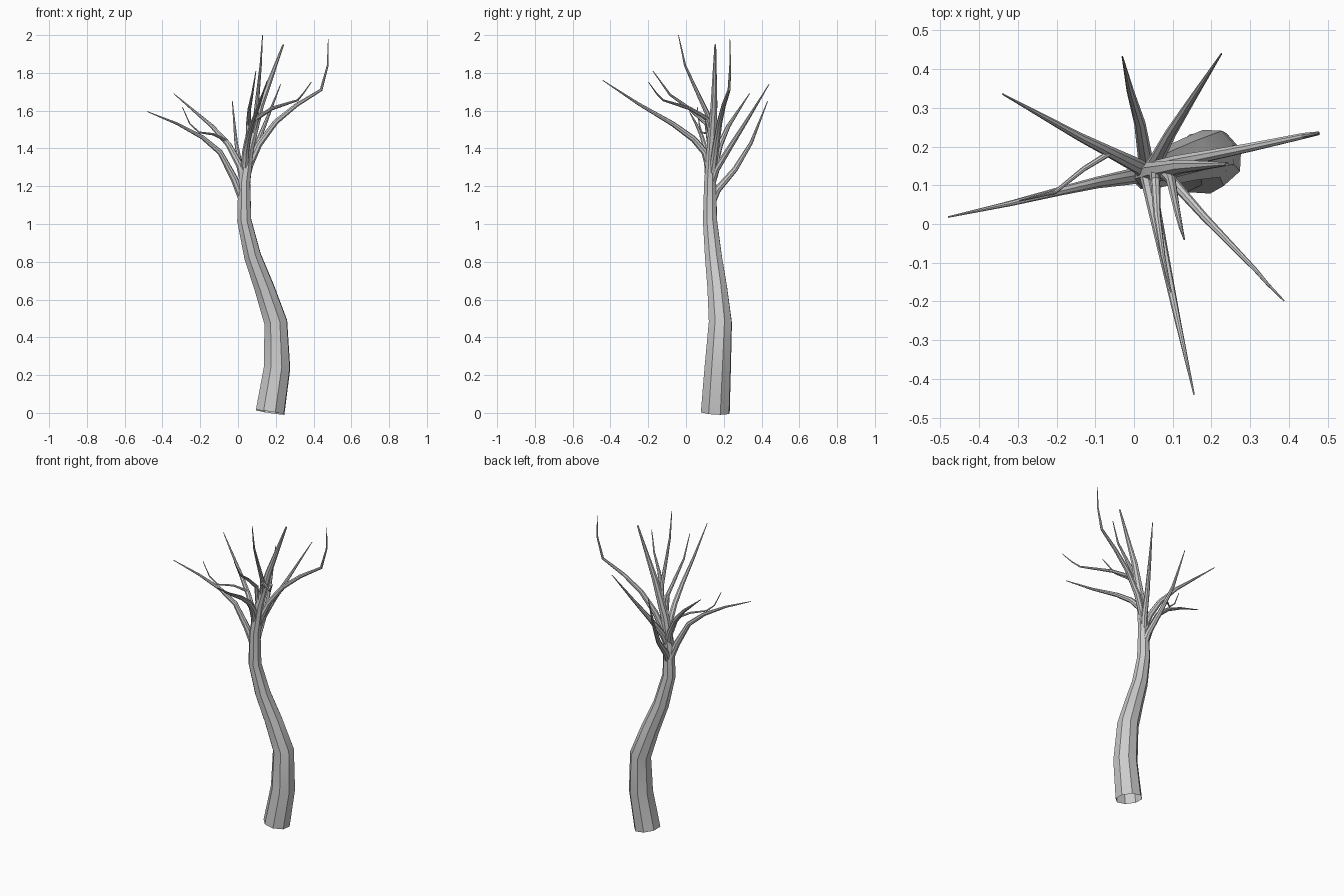
import bpy
from mathutils import Vector


def tube(name, pts, radii):
    """Eight-sided tapered tube along a path."""
    cu = bpy.data.curves.new(name, 'CURVE')
    cu.dimensions = '3D'
    cu.bevel_depth = 1.0
    cu.bevel_resolution = 2
    sp = cu.splines.new('POLY')
    sp.points.add(len(pts) - 1)
    for p, co, r in zip(sp.points, pts, radii):
        p.co = (*co, 1)
        p.radius = r
    ob = bpy.data.objects.new(name, cu)
    bpy.context.collection.objects.link(ob)
    bpy.ops.object.select_all(action='DESELECT')
    ob.select_set(True)
    bpy.context.view_layer.objects.active = ob
    bpy.ops.object.convert(target='MESH')
    bpy.ops.object.shade_smooth_by_angle()
    return bpy.context.object


def branch(name, r0, *pts, tip=0.002):
    """Branch whose radius shrinks evenly with length."""
    v = [Vector(p) for p in pts]
    d = [0.0]
    for a, b in zip(v, v[1:]):
        d.append(d[-1] + (b - a).length)
    return tube(name, pts, [r0 + (tip - r0) * t / d[-1] for t in d])


# Trunk, open at the foot, running up into the leader
tube("trunk",
     [(0.17, 0.155, 0.003), (0.207, 0.168, 0.24), (0.20, 0.182, 0.48),
      (0.14, 0.166, 0.66), (0.077, 0.145, 0.83), (0.033, 0.127, 1.02),
      (0.033, 0.128, 1.22), (0.058, 0.135, 1.40), (0.12, 0.148, 1.63),
      (0.24, 0.155, 1.95)],
     [0.081, 0.074, 0.065, 0.056, 0.048, 0.040, 0.034, 0.027, 0.019, 0.005])

# Left side
branch("left_low_branch", 0.023, (0.025, 0.13, 1.13), (-0.02, 0.12, 1.24),
       (-0.095, 0.107, 1.38), (-0.19, 0.085, 1.46), (-0.32, 0.053, 1.53),
       (-0.48, 0.018, 1.595))
branch("left_back_branch", 0.023, (0.035, 0.13, 1.22), (0.01, 0.15, 1.31),
       (-0.05, 0.18, 1.42), (-0.14, 0.225, 1.52), (-0.34, 0.336, 1.69))
branch("left_twig", 0.008, (-0.06, 0.185, 1.44), (-0.13, 0.142, 1.475),
       (-0.205, 0.082, 1.485), (-0.255, 0.07, 1.53), (-0.295, 0.06, 1.62))

# Right side
branch("right_branch", 0.023, (0.035, 0.13, 1.22), (0.06, 0.145, 1.31),
       (0.11, 0.16, 1.42), (0.20, 0.178, 1.54), (0.31, 0.20, 1.63),
       (0.44, 0.228, 1.71), (0.475, 0.234, 1.84), (0.478, 0.232, 1.98))
branch("right_front_branch", 0.016, (0.07, 0.14, 1.45), (0.10, 0.11, 1.56),
       (0.18, 0.02, 1.612), (0.315, -0.12, 1.655), (0.345, -0.155, 1.69),
       (0.387, -0.198, 1.75))

# Front
branch("front_tall_branch", 0.016, (0.075, 0.14, 1.46), (0.095, 0.115, 1.58),
       (0.11, 0.04, 1.74), (0.12, -0.005, 1.84), (0.13, -0.04, 2.0))
branch("front_low_branch", 0.022, (0.035, 0.13, 1.27), (0.04, 0.10, 1.38),
       (0.052, 0.04, 1.45), (0.075, -0.07, 1.53), (0.113, -0.25, 1.635),
       (0.155, -0.44, 1.76))
branch("front_middle_branch", 0.016, (0.055, 0.13, 1.40), (0.055, 0.11, 1.53),
       (0.06, 0.02, 1.61), (0.075, -0.085, 1.685), (0.095, -0.175, 1.81))

# Back
branch("back_low_branch", 0.022, (0.035, 0.13, 1.10), (0.03, 0.165, 1.18),
       (0.015, 0.26, 1.29), (-0.01, 0.345, 1.43), (-0.03, 0.432, 1.65))
branch("back_high_branch", 0.022, (0.035, 0.13, 1.20), (0.055, 0.16, 1.29),
       (0.095, 0.235, 1.41), (0.155, 0.33, 1.56), (0.226, 0.44, 1.74))
